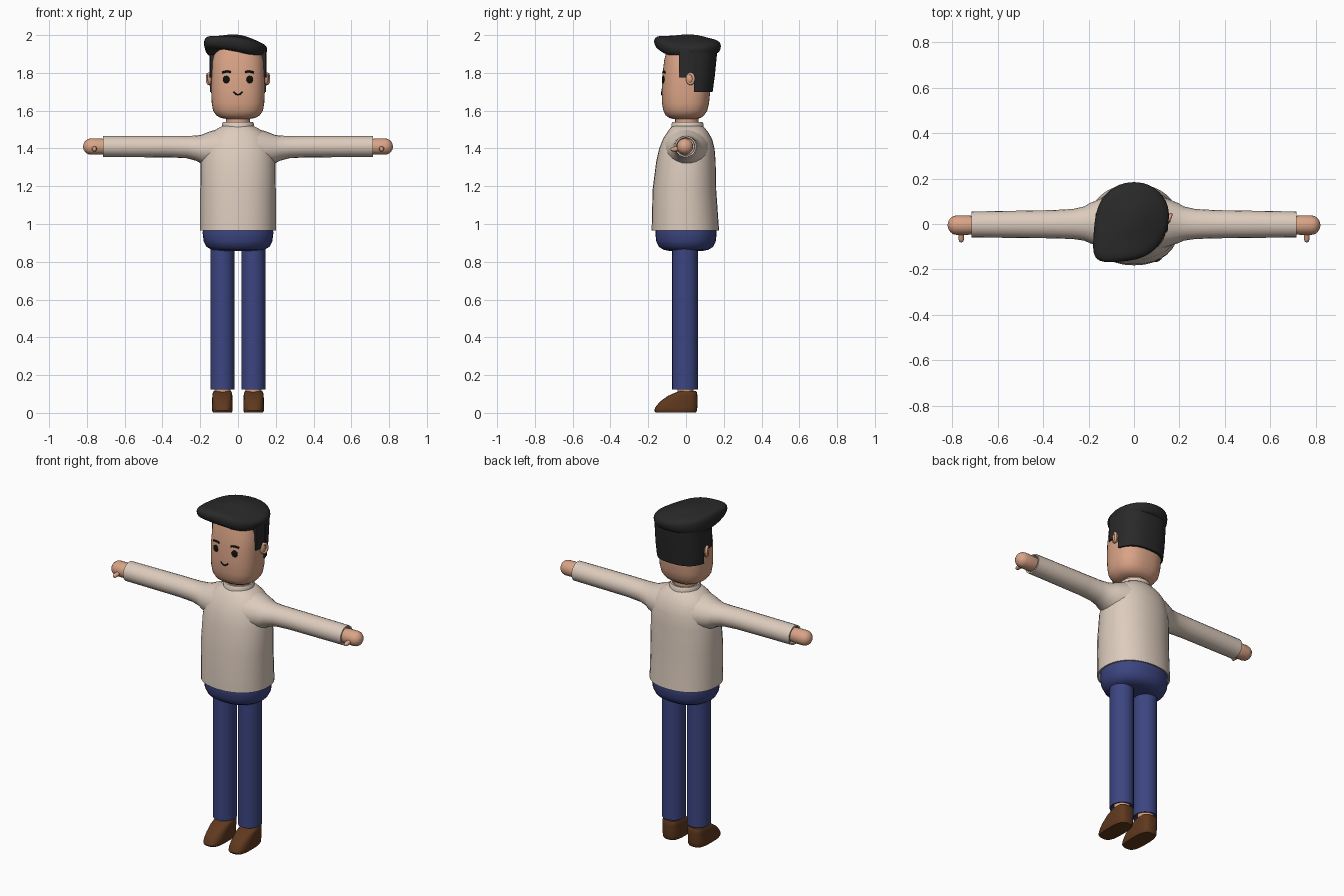
import bpy, bmesh, math
from mathutils import Matrix, Vector

def material(name, r, g, b):
    m = bpy.data.materials.new(name)
    m.diffuse_color = (r, g, b, 1)
    return m

SKIN = material("skin", 0.70, 0.37, 0.24)
KNIT = material("knit", 0.72, 0.60, 0.51)
DENIM = material("denim", 0.045, 0.06, 0.22)
DARK = material("hair", 0.022, 0.022, 0.022)
BLACK = material("black", 0.005, 0.005, 0.005)
LEATHER = material("leather", 0.115, 0.04, 0.013)

def finish(name, bm, mat, mirror=False, angle=45, subsurf=0):
    bmesh.ops.recalc_face_normals(bm, faces=bm.faces)
    me = bpy.data.meshes.new(name)
    bm.to_mesh(me)
    bm.free()
    me.materials.append(mat)
    ob = bpy.data.objects.new(name, me)
    bpy.context.collection.objects.link(ob)
    bpy.ops.object.select_all(action='DESELECT')
    ob.select_set(True)
    bpy.context.view_layer.objects.active = ob
    bpy.ops.object.shade_smooth_by_angle(angle=math.radians(angle))
    if mirror:
        ob.modifiers.new("mirror", 'MIRROR')
    if subsurf:
        ob.modifiers.new("subsurf", 'SUBSURF').levels = subsurf
        ob.modifiers["subsurf"].render_levels = subsurf
    return ob

def skin_rings(bm, rings):
    loops = [[bm.verts.new(p) for p in r] for r in rings]
    for a, b in zip(loops, loops[1:]):
        for i in range(len(a)):
            j = (i + 1) % len(a)
            bm.faces.new((a[i], a[j], b[j], b[i]))
    bm.faces.new(loops[0])
    bm.faces.new(loops[-1])

def loft(name, rings, mat, axis='z', n=2.0, seg=32, ymin=None, **kw):
    """rings: (t, centre_a, centre_b, radius_a, radius_b) superellipses stacked along an axis"""
    out = []
    for t, ca, cb, ra, rb in rings:
        pts = []
        for i in range(seg):
            w = 2 * math.pi * i / seg
            c, s = math.cos(w), math.sin(w)
            a = ca + ra * math.copysign(abs(c) ** (2 / n), c)
            b = cb + rb * math.copysign(abs(s) ** (2 / n), s)
            p = {'z': (a, b, t), 'x': (t, a, b), 'y': (a, t, b)}[axis]
            if ymin is not None:
                p = (p[0], max(p[1], ymin), p[2])
            pts.append(p)
        out.append(pts)
    bm = bmesh.new()
    skin_rings(bm, out)
    return finish(name, bm, mat, **kw)

def blob(name, loc, size, mat, rot_z=0, mirror=False):
    bm = bmesh.new()
    m = Matrix.Translation(loc) @ Matrix.Rotation(rot_z, 4, 'Z') @ Matrix.Diagonal((*size, 1))
    bmesh.ops.create_uvsphere(bm, u_segments=20, v_segments=12, radius=1, matrix=m)
    return finish(name, bm, mat, mirror)

def tube(name, pts, radius, mat, cyclic=False):
    cu = bpy.data.curves.new(name, 'CURVE')
    cu.dimensions = '3D'
    cu.bevel_depth, cu.bevel_resolution, cu.use_fill_caps = radius, 2, True
    sp = cu.splines.new('POLY')
    sp.points.add(len(pts) - 1)
    for q, p in zip(sp.points, pts):
        q.co = (*p, 1)
    sp.use_cyclic_u = cyclic
    sp.use_smooth = True
    cu.materials.append(mat)
    bpy.context.collection.objects.link(bpy.data.objects.new(name, cu))

# Sweater: body, collar and flared sleeves with recessed openings
def yz(z, rx, front, back):
    return (z, 0, (front + back) / 2, rx, (back - front) / 2)

loft("sweater_body", [yz(0.985, 0.18, -0.16, 0.155), yz(0.965, 0.192, -0.176, 0.168),
     yz(0.965, 0.2, -0.182, 0.175), yz(1.18, 0.2, -0.177, 0.16), yz(1.33, 0.198, -0.158, 0.157),
     yz(1.40, 0.187, -0.142, 0.151), yz(1.45, 0.168, -0.122, 0.138), yz(1.485, 0.14, -0.10, 0.118),
     yz(1.508, 0.105, -0.083, 0.10), yz(1.52, 0.08, -0.07, 0.085)], KNIT, n=2.2)
loft("collar", [yz(1.49, 0.083, -0.076, 0.092), yz(1.53, 0.085, -0.077, 0.093), yz(1.541, 0.079, -0.07, 0.086),
     yz(1.541, 0.07, -0.06, 0.076), yz(1.53, 0.064, -0.055, 0.07)], KNIT)
loft("sleeve", [(0.09, 0.005, 1.395, 0.125, 0.112), (0.15, 0.005, 1.397, 0.105, 0.093),
     (0.195, 0.004, 1.396, 0.088, 0.076), (0.22, 0.002, 1.401, 0.075, 0.067),
     (0.27, 0, 1.407, 0.066, 0.059), (0.36, -0.001, 1.41, 0.062, 0.057),
     (0.715, -0.002, 1.41, 0.057, 0.056), (0.715, -0.002, 1.41, 0.049, 0.048),
     (0.69, -0.002, 1.41, 0.046, 0.045)], KNIT, axis='x', seg=20, mirror=True)

# Hands with thumbs
R = 0.043
loft("hand", [(0.68, -0.005, 1.41, 0.038, 0.038), (0.735, -0.005, 1.41, R, R)] +
     [(0.78 + 0.04 * math.sin(a), -0.005, 1.41, R * math.cos(a), R * math.cos(a))
      for a in (0, 0.4, 0.8, 1.15, 1.45)], SKIN, axis='x', seg=20, mirror=True)
loft("thumb", [(-0.03, 0.76, 1.40, 0.014, 0.014), (-0.068, 0.76, 1.396, 0.012, 0.012),
     (-0.077, 0.76, 1.395, 0.009, 0.009), (-0.081, 0.76, 1.395, 0.003, 0.003)],
     SKIN, axis='y', seg=12, mirror=True)

# Trousers: rounded hips and straight legs
loft("hips", [(0.858, 0, 0, 0.11, 0.09), (0.863, 0, 0, 0.14, 0.118), (0.88, 0, 0, 0.167, 0.144),
     (0.91, 0, 0, 0.182, 0.158), (0.95, 0, 0, 0.187, 0.162), (1.0, 0, 0, 0.185, 0.158)], DENIM, n=2.2)
loft("trouser_leg", [(0.145, 0.082, -0.005, 0.055, 0.058), (0.125, 0.082, -0.005, 0.058, 0.061),
     (0.125, 0.082, -0.005, 0.064, 0.068), (0.89, 0.082, -0.005, 0.064, 0.068)],
     DENIM, seg=24, mirror=True)
loft("ankle", [(0.08, 0.082, -0.002, 0.043, 0.043), (0.16, 0.082, -0.002, 0.043, 0.043)],
     SKIN, seg=20, mirror=True)

# Shoes with sloping toes
def shoe_ring(z, half, toe, heel):
    return (z, 0.083, (toe + heel) / 2, half, (heel - toe) / 2)

loft("shoe", [shoe_ring(0.003, 0.05, -0.162, 0.053), shoe_ring(0.012, 0.055, -0.168, 0.058),
     shoe_ring(0.03, 0.055, -0.162, 0.06), shoe_ring(0.06, 0.054, -0.138, 0.061),
     shoe_ring(0.09, 0.053, -0.096, 0.06), shoe_ring(0.106, 0.051, -0.06, 0.059),
     shoe_ring(0.115, 0.046, -0.035, 0.054)], LEATHER, n=3, mirror=True)

# Head and neck
loft("neck", [(1.48, 0, 0.005, 0.064, 0.062), (1.60, 0, 0.005, 0.064, 0.062)], SKIN, seg=24)
loft("head", [yz(1.556, 0.06, -0.065, 0.055), yz(1.561, 0.09, -0.087, 0.078), yz(1.575, 0.115, -0.107, 0.096),
     yz(1.60, 0.132, -0.12, 0.112), yz(1.64, 0.139, -0.127, 0.122), yz(1.70, 0.142, -0.129, 0.128),
     yz(1.78, 0.142, -0.126, 0.13), yz(1.87, 0.138, -0.115, 0.13), yz(1.93, 0.12, -0.1, 0.12)],
     SKIN, n=2.5, seg=40)

# Ears: thin pad and raised rim, one each side
blob("ear_pad", (0.148, 0.022, 1.77), (0.014, 0.022, 0.03), SKIN, mirror=True)
for s, side in ((-1, "left"), (1, "right")):
    rim = []
    for i in range(20):
        w = 2 * math.pi * i / 20
        d = 0.019 * math.cos(w)
        rim.append((s * (0.155 + 0.4 * d), 0.024 + 0.9 * d, 1.769 + 0.026 * math.sin(w)))
    tube("ear_rim_" + side, rim, 0.008, SKIN, cyclic=True)

# Face: eyes, brows and smile placed on the face surface
def face_y(x):
    return -0.127 * (1 - (abs(x) / 0.142) ** 2.5) ** 0.4

blob("eye", (0.062, face_y(0.062), 1.765), (0.018, 0.006, 0.02), BLACK, rot_z=0.2, mirror=True)
for s, side in ((-1, "left"), (1, "right")):
    xs = [s * (0.038 + 0.045 * k / 6) for k in range(7)]
    tube("brow_" + side, [(x, face_y(x) + 0.004, 1.807 - 9 * (abs(x) - 0.057) ** 2) for x in xs], 0.0055, BLACK)
xs = [-0.024 + 0.048 * k / 10 for k in range(11)]
tube("smile", [(x, face_y(x) - 0.001, 1.685 + 26 * x * x) for x in xs], 0.004, BLACK)

# Cropped back hair and sideburns hugging the head
loft("back_hair", [yz(1.70, 0.148, -0.13, 0.141), yz(1.78, 0.152, -0.13, 0.152),
     yz(1.92, 0.152, -0.13, 0.166)], DARK, n=2.5, seg=40, ymin=0.043)
loft("sideburns", [yz(1.775, 0.151, -0.13, 0.14), yz(1.92, 0.151, -0.13, 0.15)],
     DARK, n=2.5, seg=40, ymin=-0.037)

# Swept top hair: outline (x, y, low z, high z) with the quiff at front left
outline = [(0.16, 0.02, 1.88, 1.945), (0.146, 0.105, 1.88, 1.95), (0.085, 0.17, 1.89, 1.96),
           (0, 0.19, 1.90, 1.965), (-0.085, 0.17, 1.89, 1.97), (-0.148, 0.11, 1.88, 1.975),
           (-0.172, 0.03, 1.88, 1.98), (-0.178, -0.06, 1.885, 1.985), (-0.182, -0.155, 1.925, 1.99),
           (-0.12, -0.17, 1.925, 1.99), (-0.06, -0.165, 1.915, 1.99), (0.0, -0.158, 1.91, 1.985),
           (0.065, -0.138, 1.895, 1.97), (0.125, -0.08, 1.88, 1.95)]
C = Vector((-0.02, 0.02))
rings = []
for k, mix, top in ((0.5, 0.1, None), (0.88, 0, None), (1.0, 0.35, None), (1.02, 0.85, None),
                    (0.9, 1.12, None), (0.55, 0.3, 1.99), (0.2, 0.0, 2.004)):
    ring = []
    for x, y, lo, hi in outline:
        p = C + (Vector((x, y)) - C) * k
        z = lo + (hi - lo) * mix
        if top:
            z = top + (hi - 1.975) * mix
        ring.append((p.x, p.y, z))
    rings.append(ring)
bm = bmesh.new()
skin_rings(bm, rings)
finish("top_hair", bm, DARK, angle=180, subsurf=2)
